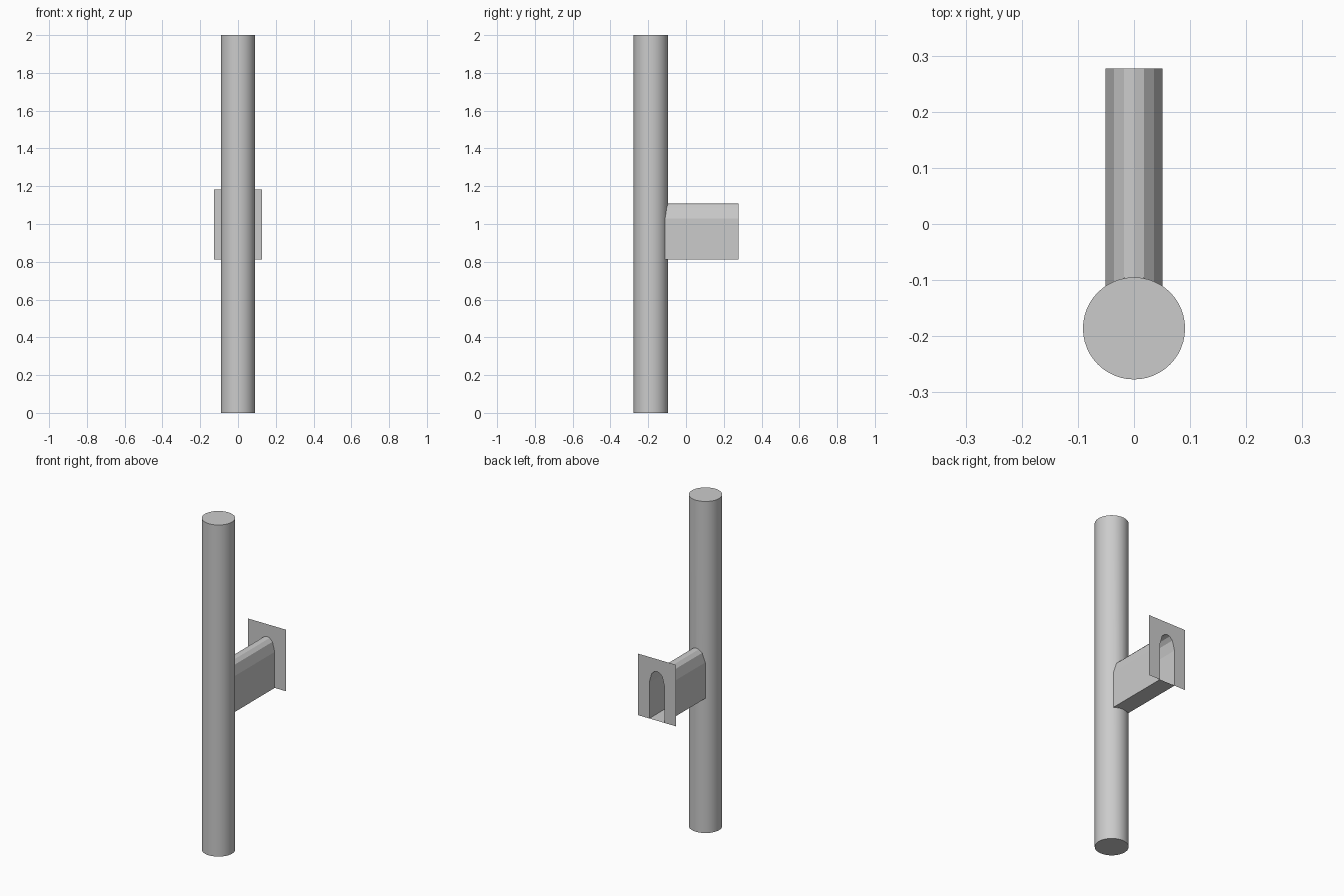
import bpy, bmesh, math

if "Cube" in bpy.data.objects:
    bpy.data.objects.remove(bpy.data.objects["Cube"])

R, CY = 0.091, -0.186            # shaft radius and centre
W, Z0, Z1, Z2 = 0.051, 0.812, 1.029, 1.109   # passage half width, floor, spring, crown
BACK = 0.277

# Arch outline (x, z), from bottom right over the crown to bottom left
ARCH = [(W, Z0)]
ARCH += [(W * math.cos(math.radians(a)), Z1 + (Z2 - Z1) * math.sin(math.radians(a)))
         for a in (0, 45, 70, 90, 110, 135, 180)]
ARCH.append((-W, Z0))


def make_object(name, bm):
    mesh = bpy.data.meshes.new(name)
    bm.to_mesh(mesh)
    bm.free()
    obj = bpy.data.objects.new(name, mesh)
    bpy.context.collection.objects.link(obj)
    return obj


# Upright shaft
bm = bmesh.new()
bmesh.ops.create_cone(bm, cap_ends=True, segments=48, radius1=R, radius2=R, depth=2)
bmesh.ops.translate(bm, verts=bm.verts, vec=(0, CY, 1))
shaft = make_object("shaft", bm)

# Solid cutter for the doorway in the shaft
bm = bmesh.new()
face = bm.faces.new([bm.verts.new((x, CY, z)) for x, z in ARCH])
ext = bmesh.ops.extrude_face_region(bm, geom=[face])
bmesh.ops.translate(bm, vec=(0, 0.3, 0),
                    verts=[g for g in ext["geom"] if isinstance(g, bmesh.types.BMVert)])
bmesh.ops.recalc_face_normals(bm, faces=bm.faces)
cutter = make_object("doorway_cutter", bm)
cutter.hide_render = True

mod = shaft.modifiers.new("doorway", 'BOOLEAN')
mod.operation, mod.solver, mod.object = 'DIFFERENCE', 'EXACT', cutter
bpy.context.view_layer.objects.active = shaft
shaft.select_set(True)
bpy.ops.object.modifier_apply(modifier=mod.name)
bpy.data.objects.remove(cutter)

# Keep only the thin shell: drop the walls of the cut pocket
bm = bmesh.new()
bm.from_mesh(shaft.data)
pocket = [f for f in bm.faces
          if any(math.hypot(v.co.x, v.co.y - CY) < R * 0.85 for v in f.verts)]
bmesh.ops.delete(bm, geom=pocket, context='FACES')
bm.to_mesh(shaft.data)
bm.free()
bpy.ops.object.shade_smooth_by_angle(angle=math.radians(30))

# Side passage, its front end following the round shaft
bm = bmesh.new()
floor = [(-W + 2 * W * i / 10, Z0) for i in range(1, 10)]
ring = ARCH + floor
front = [bm.verts.new((x, CY + math.sqrt(R * R - x * x), z)) for x, z in ring]
rear = [bm.verts.new((x, BACK, z)) for x, z in ring]
for i in range(len(ring)):
    j = (i + 1) % len(ring)
    bm.faces.new((front[i], front[j], rear[j], rear[i]))
bmesh.ops.recalc_face_normals(bm, faces=bm.faces)
make_object("side_passage", bm)

# Flat end plate with arched opening
bm = bmesh.new()
P, TOP = 0.126, 1.183
outline = [(-P, Z0), (-P, TOP), (P, TOP), (P, Z0)] + ARCH
bm.faces.new([bm.verts.new((x, BACK, z)) for x, z in outline])
make_object("end_plate", bm)
